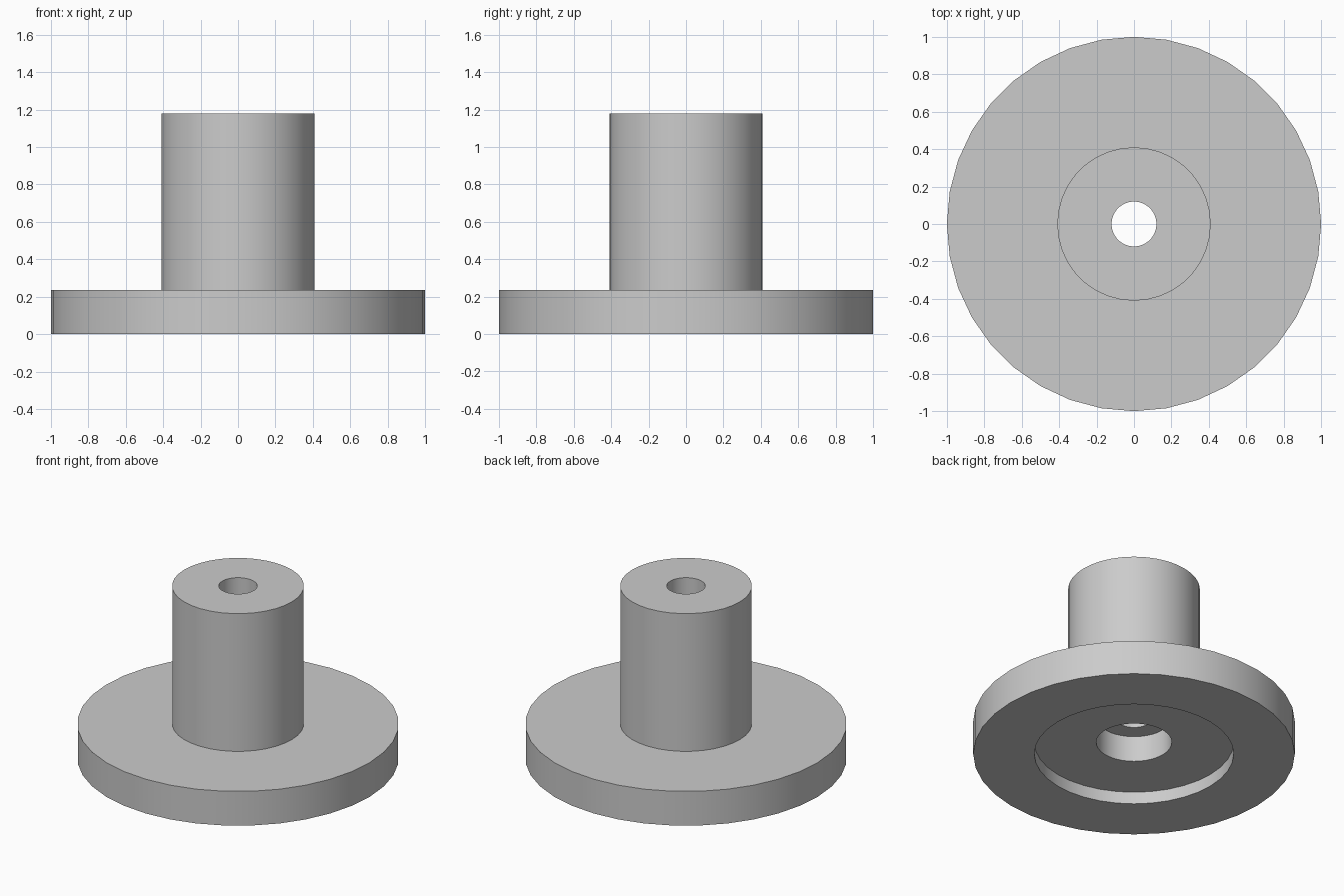
import bpy, bmesh, math
from mathutils import Vector

cube = bpy.data.objects.get("Cube")
if cube:
    bpy.data.objects.remove(cube, do_unlink=True)

SEGMENTS = 36

# Radii and heights of the turned part
FLANGE_R, FLANGE_TOP = 1.0, 0.235
STEM_R, STEM_TOP = 0.41, 1.18
BORE_R = 0.12
RECESS_R, RECESS_TOP = 0.62, 0.083
COUNTERBORE_R, COUNTERBORE_TOP = 0.235, 0.26

grey = bpy.data.materials.new("plain grey")
grey.use_nodes = True
colour = (0.6, 0.6, 0.6, 1)
grey.diffuse_color = colour
grey.node_tree.nodes["Principled BSDF"].inputs["Base Color"].default_value = colour


def lathe(name, profile, material):
    """Revolve a closed (radius, height) profile around the z axis."""
    bm = bmesh.new()
    verts = [bm.verts.new((r, 0, z)) for r, z in profile]
    edges = [bm.edges.new((a, b)) for a, b in zip(verts, verts[1:] + verts[:1])]
    bmesh.ops.spin(bm, geom=verts + edges, cent=Vector(), axis=Vector((0, 0, 1)),
                   angle=math.tau, steps=SEGMENTS)
    bmesh.ops.remove_doubles(bm, verts=bm.verts, dist=0.0001)
    bmesh.ops.recalc_face_normals(bm, faces=bm.faces)
    mesh = bpy.data.meshes.new(name)
    bm.to_mesh(mesh)
    bm.free()
    mesh.materials.append(material)
    obj = bpy.data.objects.new(name, mesh)
    bpy.context.collection.objects.link(obj)
    bpy.ops.object.select_all(action="DESELECT")
    bpy.context.view_layer.objects.active = obj
    obj.select_set(True)
    bpy.ops.object.shade_smooth_by_angle(angle=math.radians(30))
    return obj


# Flange with a recessed underside, and a stem with a stepped through bore
lathe("flanged_hub", [
    (FLANGE_R, 0), (FLANGE_R, FLANGE_TOP),
    (STEM_R, FLANGE_TOP), (STEM_R, STEM_TOP),
    (BORE_R, STEM_TOP), (BORE_R, COUNTERBORE_TOP),
    (COUNTERBORE_R, COUNTERBORE_TOP), (COUNTERBORE_R, RECESS_TOP),
    (RECESS_R, RECESS_TOP), (RECESS_R, 0),
], grey)
